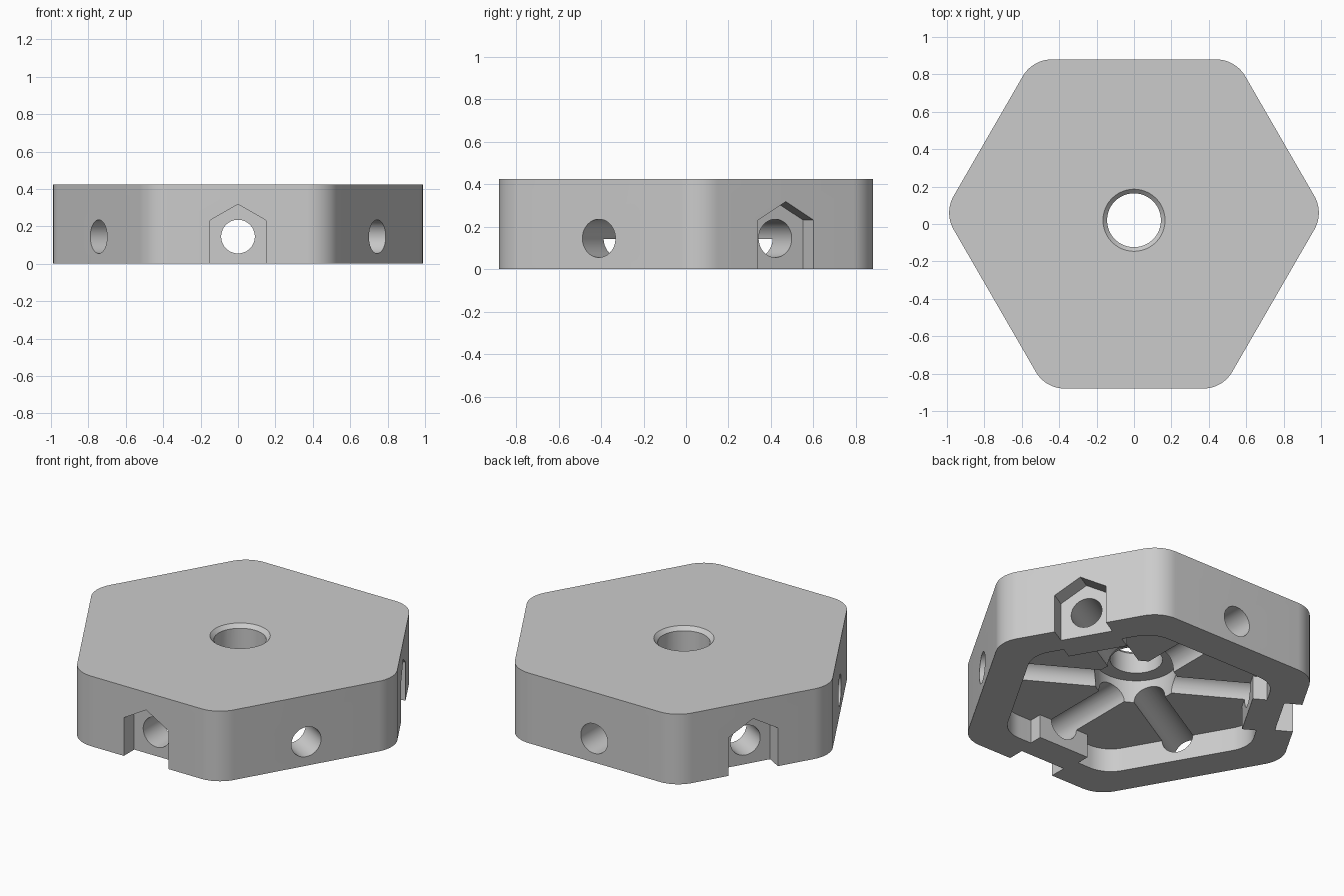
import bpy, bmesh, math
from mathutils import Matrix, Vector

old = bpy.data.objects.get("Cube")
if old:
    bpy.data.objects.remove(old, do_unlink=True)

HEIGHT, CY = 0.425, 0.02            # plate height, y of the hub axis
THICK, THIN = 0.90, 0.86            # apothems of the alternating sides
WALL, HOLE_Z, HOLE_R = 0.20, 0.145, 0.09
CEILING, HUB_TOP = 0.143, 0.28

grey = bpy.data.materials.new("grey")
grey.use_nodes = True
grey.diffuse_color = (0.6, 0.6, 0.6, 1)
grey.node_tree.nodes["Principled BSDF"].inputs["Base Color"].default_value = (0.6, 0.6, 0.6, 1)


def rounded_hexagon(inset, r, steps=12):
    """Hexagon with alternating apothems and rounded corners, as 2D points."""
    pts = []
    for i in range(6):
        a0, a1 = (math.radians(30 + 60 * k) for k in (i, i + 1))
        d0, d1 = (THICK, THIN) if i % 2 == 0 else (THIN, THICK)
        d0, d1 = d0 - inset - r, d1 - inset - r
        # centre of the corner arc is where the two inset side lines meet
        s = math.sin(a1 - a0)
        cx = (d0 * math.sin(a1) - d1 * math.sin(a0)) / s
        cy = (d1 * math.cos(a0) - d0 * math.cos(a1)) / s
        for k in range(steps + 1):
            a = a0 + (a1 - a0) * k / steps
            pts.append((cx + r * math.cos(a), CY + cy + r * math.sin(a)))
    return pts


def circle(r, n=64):
    return [(r * math.cos(math.tau * (k + 0.5) / n), r * math.sin(math.tau * (k + 0.5) / n))
            for k in range(n)]


def prism(name, outline, z0, z1, matrix=Matrix(), top_scale=1.0):
    """Solid between z0 and z1, then moved by the matrix."""
    bm = bmesh.new()
    low = [bm.verts.new((x, y, z0)) for x, y in outline]
    high = [bm.verts.new((x * top_scale, y * top_scale, z1)) for x, y in outline]
    n = len(outline)
    bm.faces.new(low[::-1])
    bm.faces.new(high)
    for i in range(n):
        j = (i + 1) % n
        bm.faces.new((low[i], low[j], high[j], high[i]))
    bm.transform(matrix)
    bmesh.ops.recalc_face_normals(bm, faces=bm.faces)
    mesh = bpy.data.meshes.new(name)
    bm.to_mesh(mesh)
    bm.free()
    mesh.materials.append(grey)
    obj = bpy.data.objects.new(name, mesh)
    bpy.context.collection.objects.link(obj)
    return obj


def cut(target, cutter):
    """Subtract the cutter, apply the modifier and drop the cutter."""
    mod = target.modifiers.new("cut", "BOOLEAN")
    mod.operation, mod.solver, mod.object = "DIFFERENCE", "EXACT", cutter
    bpy.context.view_layer.objects.active = target
    bpy.ops.object.modifier_apply(modifier=mod.name)
    bpy.data.objects.remove(cutter, do_unlink=True)


def side_frame(degrees):
    """Local z points out of a side, local y up, origin on the hub axis."""
    a = math.radians(degrees)
    out = Vector((math.cos(a), math.sin(a), 0))
    up = Vector((0, 0, 1))
    m = Matrix((up.cross(out), up, out)).transposed().to_4x4()
    return Matrix.Translation((0, CY, HOLE_Z)) @ m


hub = Matrix.Translation((0, CY, 0))
body = prism("hex_housing", rounded_hexagon(0, 0.18), 0, HEIGHT)

# Hollow underside, leaving a boss behind each nut pocket
cavity = prism("cavity_cutter", rounded_hexagon(WALL, 0.18), -0.1, CEILING)
for angle in (30, 150, 270):
    boss = [(-0.17, -0.4), (0.17, -0.4), (0.17, 0.2), (-0.17, 0.2)]
    cut(cavity, prism("boss_block", boss, 0.62, 0.9, side_frame(angle)))
cut(body, cavity)

# Central hub recess, through hole and chamfer
cut(body, prism("hub_cutter", circle(0.23), 0.05, HUB_TOP, hub))
cut(body, prism("bore_cutter", circle(0.144), 0.1, 0.6, hub))
cut(body, prism("chamfer_cutter", circle(0.136), HEIGHT - 0.03, HEIGHT + 0.03, hub,
                top_scale=0.196 / 0.136))

# Radial bores through every side, running as grooves along the ceiling
for angle in (30, 90, 150):
    cut(body, prism("bore_cutter", circle(HOLE_R, 48), -1.2, 1.2, side_frame(angle)))

# Nut pockets, pointed at the top and open below
for angle in (30, 150, 270):
    nut = [(-0.15, -0.3), (0.15, -0.3), (0.15, 0.0866), (0, 0.173), (-0.15, 0.0866)]
    cut(body, prism("nut_cutter", nut, THICK - 0.1, 1.2, side_frame(angle)))

bpy.ops.object.select_all(action="DESELECT")
body.select_set(True)
bpy.context.view_layer.objects.active = body
bpy.ops.object.shade_smooth_by_angle(angle=math.radians(25))
